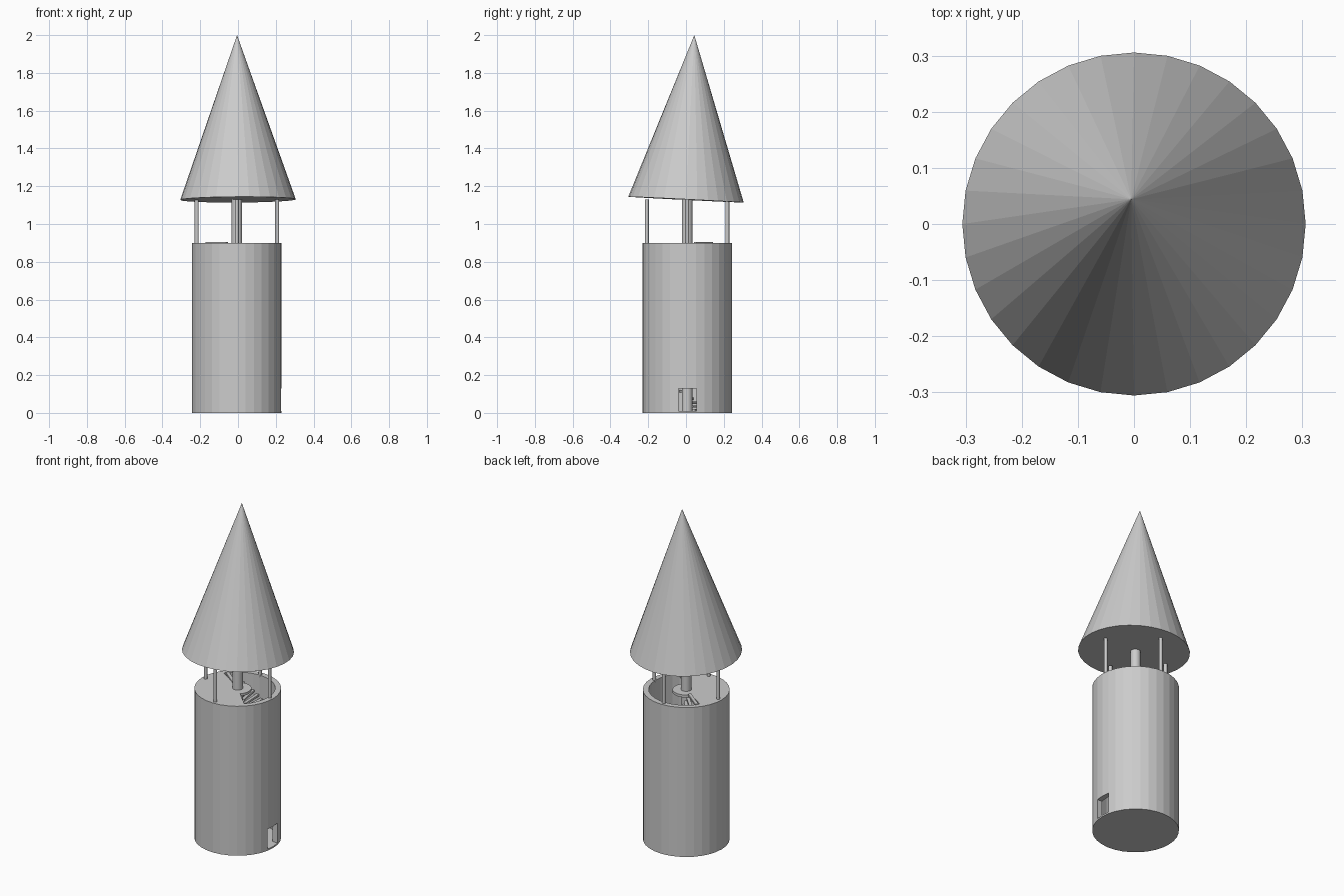
import bpy, bmesh, math
from mathutils import Vector, Matrix

if "Cube" in bpy.data.objects:
    bpy.data.objects.remove(bpy.data.objects["Cube"])

CX, CY = -0.006, 0.006          # tower axis
N = 32


def make(name, bm):
    bmesh.ops.recalc_face_normals(bm, faces=bm.faces)
    me = bpy.data.meshes.new(name)
    bm.to_mesh(me)
    bm.free()
    ob = bpy.data.objects.new(name, me)
    bpy.context.collection.objects.link(ob)
    return ob


def ring(name, r0, r1, z0, z1, a0=0, a1=360, n=N):
    """Annular block, or a sector of one, about the tower axis."""
    bm = bmesh.new()
    full = a1 - a0 >= 360
    loops = []
    for i in range(n if full else n + 1):
        a = math.radians(a0 + (a1 - a0) * i / n)
        loops.append([bm.verts.new((CX + r * math.cos(a), CY + r * math.sin(a), z))
                      for r, z in ((r0, z0), (r1, z0), (r1, z1), (r0, z1))])
    for i in range(n):
        p, q = loops[i], loops[(i + 1) % len(loops)]
        for k in range(4):
            bm.faces.new((p[k], p[(k + 1) % 4], q[(k + 1) % 4], q[k]))
    if not full:
        bm.faces.new(loops[0])
        bm.faces.new(loops[-1])
    return make(name, bm)


def cylinder(name, x, y, r, z0, z1, n=N):
    bm = bmesh.new()
    bmesh.ops.create_cone(bm, cap_ends=True, segments=n, radius1=r, radius2=r, depth=z1 - z0,
                          matrix=Matrix.Translation((x, y, (z0 + z1) / 2)))
    return make(name, bm)


def box(name, size, matrix):
    bm = bmesh.new()
    bmesh.ops.create_cube(bm, size=1, matrix=matrix @ Matrix.Diagonal((*size, 1)))
    return make(name, bm)


# Tower wall with a doorway on the right side
wall = ring("tower_wall", 0.205, 0.237, 0, 0.9)
cutter = box("door_cutter", (0.2, 0.095, 0.12), Matrix.Translation((0.22, 0.007, 0.07)))
cutter.hide_render = True
cutter.hide_viewport = True
mod = wall.modifiers.new("doorway", 'BOOLEAN')
mod.object, mod.operation, mod.solver = cutter, 'DIFFERENCE', 'EXACT'

# Ground floor and upper deck with the stair opening
cylinder("ground_floor", CX, CY, 0.21, 0, 0.01)
ring("upper_deck", 0.07, 0.206, 0.885, 0.9, 146.25, 315, 15)
ring("deck_collar", 0.02, 0.075, 0.885, 0.9)

# Central column and four roof posts
cylinder("central_column", CX, CY, 0.028, 0.005, 1.135)
for i in range(4):
    a = i * math.pi / 2
    cylinder(f"roof_post_{i + 1}", CX + 0.213 * math.cos(a), CY + 0.213 * math.sin(a),
             0.01, 0.89, 1.13, 16)

# Spiral stair: one full turn, rising counter-clockwise
STEPS = 45
for i in range(STEPS):
    a = math.radians(141 - 360 + 360 * (i + 1) / STEPS)
    m = (Matrix.Translation((CX, CY, 0.904 * (i + 1) / STEPS - 0.006))
         @ Matrix.Rotation(a, 4, 'Z') @ Matrix.Translation((0.138, 0, 0)))
    box(f"stair_step_{i + 1}", (0.14, 0.018, 0.012), m)

# Slightly tilted conical roof
base, apex = Vector((0, 0, 1.129)), Vector((-0.005, 0.044, 2.0))
axis = apex - base
bm = bmesh.new()
bmesh.ops.create_cone(bm, cap_ends=True, segments=N, radius1=0.306, radius2=0, depth=axis.length,
                      matrix=Matrix.Translation((base + apex) / 2)
                      @ Vector((0, 0, 1)).rotation_difference(axis).to_matrix().to_4x4())
make("roof", bm)
